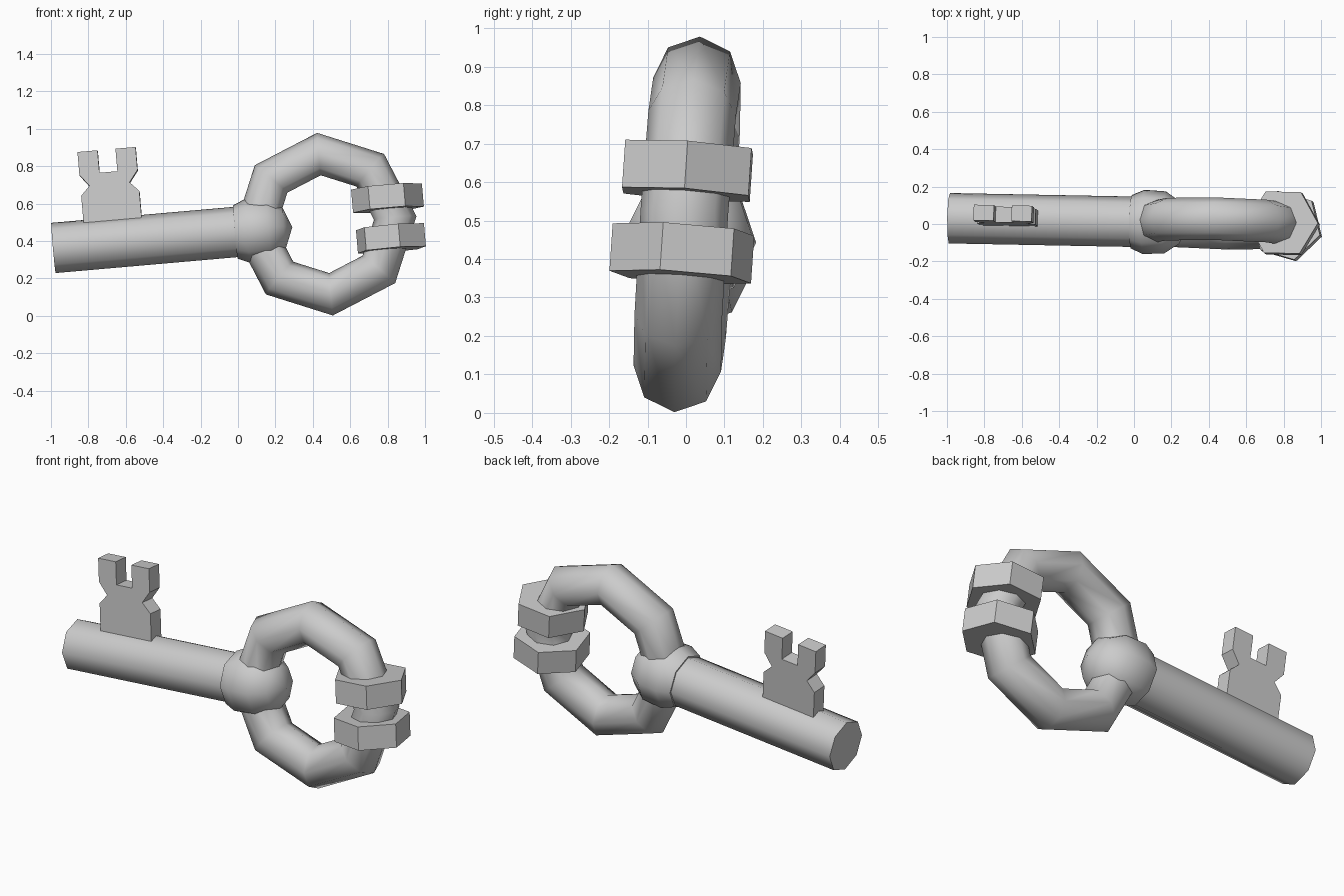
import bpy, bmesh, math
from mathutils import Matrix, Vector

cube = bpy.data.objects.get("Cube")
if cube:
    bpy.data.objects.remove(cube, do_unlink=True)

# One plain grey metal
metal = bpy.data.materials.new("grey_metal")
metal.use_nodes = True
GREY = (0.6, 0.6, 0.6, 1.0)
metal.diffuse_color = GREY
metal.node_tree.nodes["Principled BSDF"].inputs["Base Color"].default_value = GREY


def turn(degrees, axis):
    return Matrix.Rotation(math.radians(degrees), 4, axis)


# The whole key leans slightly about the centre of its ring
POSE = (Matrix.Translation((0.465, 0.003, 0.49))
        @ turn(-1.1, 'Z') @ turn(-5, 'Y') @ turn(-3.8, 'X'))


def finish(name, bm, place=Matrix(), smooth=True):
    bmesh.ops.remove_doubles(bm, verts=bm.verts, dist=0.0001)
    bmesh.ops.recalc_face_normals(bm, faces=bm.faces)
    mesh = bpy.data.meshes.new(name)
    bm.to_mesh(mesh)
    bm.free()
    mesh.transform(POSE @ place)
    mesh.materials.append(metal)
    obj = bpy.data.objects.new(name, mesh)
    bpy.context.collection.objects.link(obj)
    if smooth:
        bpy.ops.object.select_all(action='DESELECT')
        obj.select_set(True)
        bpy.context.view_layer.objects.active = obj
        bpy.ops.object.shade_smooth_by_angle(angle=math.radians(55))
    return obj


def lathe(name, profile, sides, place, closed=False, smooth=True):
    """Turn (radius, height) points about z."""
    bm = bmesh.new()
    verts = [bm.verts.new((r, 0, h)) for r, h in profile]
    pairs = list(zip(verts, verts[1:]))
    if closed:
        pairs.append((verts[-1], verts[0]))
    edges = [bm.edges.new(p) for p in pairs]
    bmesh.ops.spin(bm, geom=verts + edges, cent=(0, 0, 0), axis=(0, 0, 1),
                   angle=2 * math.pi, steps=sides, use_merge=True)
    return finish(name, bm, place, smooth)


# Ring handle: eight-sided tube in eight segments
R, r = 0.377, 0.114
tube = [(R + r * math.cos(a), r * math.sin(a))
        for a in (i * math.pi / 4 for i in range(8))]
lathe("ring_handle", tube, 8, turn(90, 'X'), closed=True)

# Shaft and the rounded joint at its end
along_x = turn(90, 'Y')
lathe("shaft", [(0, -1.458), (0.135, -1.458), (0.135, -0.45), (0, -0.45)], 8, along_x)
lathe("round_joint", [(0, -0.482), (0.143, -0.482), (0.172, -0.415), (0.166, -0.3),
                      (0.112, -0.22), (0, -0.175)], 8, along_x)

# Two hexagonal collars on the far side of the ring
for name, height, spin in (("upper_collar", 0.11, 0), ("lower_collar", -0.106, -15)):
    lathe(name, [(0, -0.062), (0.19, -0.062), (0.19, 0.062), (0, 0.062)], 6,
          Matrix.Translation((0.345, 0, height)) @ turn(spin, 'Z'), smooth=False)

# Key bit: symmetric notched outline, extruded through its thickness
half = [(0.156, 0.1), (0.156, 0.262), (0.108, 0.312), (0.156, 0.375),
        (0.156, 0.498), (0.048, 0.498), (0.048, 0.377)]
outline = half + [(-x, z) for x, z in reversed(half)]
bm = bmesh.new()
face = bm.faces.new([bm.verts.new((x - 1.129, -0.042, z)) for x, z in outline])
moved = bmesh.ops.extrude_face_region(bm, geom=[face], use_keep_orig=True)["geom"]
bmesh.ops.translate(bm, vec=Vector((0, 0.084, 0)),
                    verts=[g for g in moved if isinstance(g, bmesh.types.BMVert)])
finish("key_bit", bm, smooth=False)
